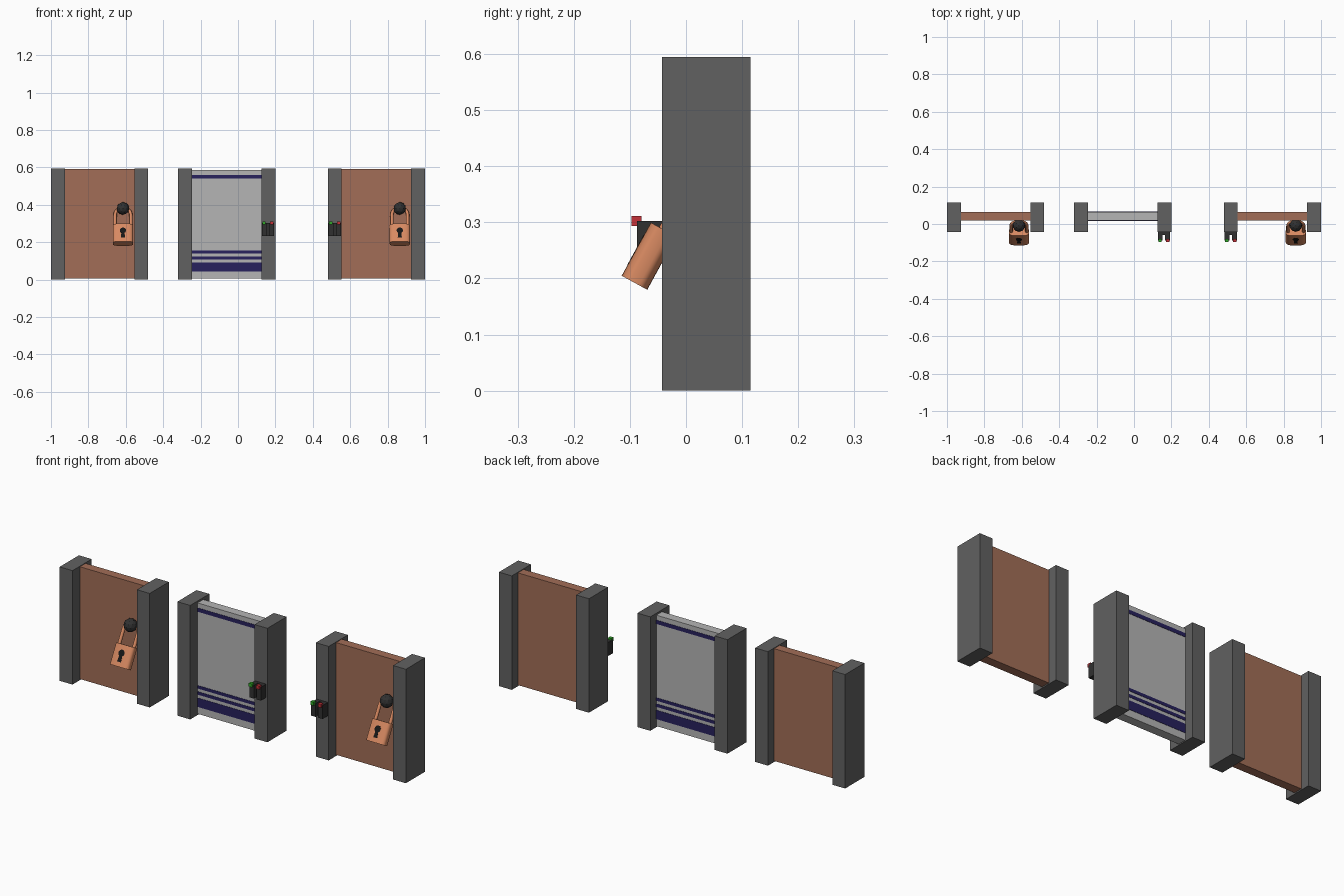
import bpy, bmesh
from math import pi, cos, sin, radians, copysign
from mathutils import Matrix

if "Cube" in bpy.data.objects:
    bpy.data.objects.remove(bpy.data.objects["Cube"])


def material(name, rgb):
    m = bpy.data.materials.new(name)
    m.diffuse_color = (*rgb, 1)
    m.use_nodes = True
    m.node_tree.nodes["Principled BSDF"].inputs["Base Color"].default_value = m.diffuse_color
    return m


POST = material("dark_grey", (0.12, 0.12, 0.12))
WOOD = material("brown", (0.36, 0.155, 0.095))
PALE = material("light_grey", (0.46, 0.46, 0.46))
NAVY = material("navy", (0.02, 0.015, 0.11))
COPPER = material("copper", (0.68, 0.25, 0.12))
BLACK = material("black", (0.03, 0.03, 0.03))
HOLE = material("keyhole_black", (0.008, 0.008, 0.008))
GREEN = material("green", (0.03, 0.4, 0.02))
RED = material("red", (0.55, 0.03, 0.04))


def finish(bm, name, mat, matrix=Matrix(), smooth=False):
    bmesh.ops.recalc_face_normals(bm, faces=bm.faces)
    me = bpy.data.meshes.new(name)
    bm.to_mesh(me)
    bm.free()
    me.materials.append(mat)
    ob = bpy.data.objects.new(name, me)
    bpy.context.collection.objects.link(ob)
    ob.matrix_world = matrix
    if smooth:
        bpy.ops.object.select_all(action='DESELECT')
        ob.select_set(True)
        bpy.context.view_layer.objects.active = ob
        bpy.ops.object.shade_smooth_by_angle(angle=radians(35))
    return ob


def box(name, mat, x0, x1, y0, y1, z0, z1):
    bm = bmesh.new()
    bmesh.ops.create_cube(bm, size=1)
    bmesh.ops.scale(bm, vec=(x1 - x0, y1 - y0, z1 - z0), verts=bm.verts)
    bmesh.ops.translate(bm, vec=((x0 + x1) / 2, (y0 + y1) / 2, (z0 + z1) / 2), verts=bm.verts)
    return finish(bm, name, mat)


def prism(name, mat, points, vec, matrix=Matrix(), smooth=False):
    bm = bmesh.new()
    face = bm.faces.new([bm.verts.new(p) for p in points])
    ext = bmesh.ops.extrude_face_region(bm, geom=[face], use_keep_orig=True)
    moved = [v for v in ext["geom"] if isinstance(v, bmesh.types.BMVert)]
    bmesh.ops.translate(bm, vec=vec, verts=moved)
    return finish(bm, name, mat, matrix, smooth)


def gate(x, mat, top):
    # two posts with a panel between them
    box("left_post", POST, x - 0.26, x - 0.186, -0.043, 0.115, 0, 0.595)
    box("right_post", POST, x + 0.186, x + 0.26, -0.043, 0.115, 0, 0.595)
    box("door_panel", mat, x - 0.19, x + 0.19, 0.018, 0.065, 0.006, top)


def padlock(x):
    # knob on the door with a short stem
    bm = bmesh.new()
    bmesh.ops.create_icosphere(bm, subdivisions=2, radius=0.034)
    finish(bm, "door_knob", BLACK, Matrix.Translation((x, -0.008, 0.38)))
    # lock leans out from the door; local origin is the top of the body
    m = Matrix.Translation((x, -0.04, 0.287)) @ Matrix.Rotation(radians(-28.7), 4, 'X')
    section = []
    for i in range(40):
        a = 2 * pi * i / 40
        c, s = cos(a), sin(a)
        section.append((0.054 * copysign(abs(c) ** 0.6, c), 0.026 * copysign(abs(s) ** 0.6, s), 0))
    prism("padlock_body", COPPER, section, (0, 0, -0.108), m, True)
    # shackle: straight legs and a half circle
    path = [(-0.042, 0, -0.01)]
    path += [(-0.042 * cos(pi * i / 16), 0, 0.068 + 0.042 * sin(pi * i / 16)) for i in range(17)]
    path += [(0.042, 0, -0.01)]
    cu = bpy.data.curves.new("padlock_shackle", 'CURVE')
    cu.dimensions = '3D'
    cu.bevel_depth = 0.009
    cu.bevel_resolution = 2
    sp = cu.splines.new('POLY')
    sp.points.add(len(path) - 1)
    for p, co in zip(sp.points, path):
        p.co = (*co, 1)
    cu.materials.append(COPPER)
    ob = bpy.data.objects.new("padlock_shackle", cu)
    bpy.context.collection.objects.link(ob)
    ob.matrix_world = m
    # keyhole: round head and flared slot
    pts = []
    for i in range(17):
        a = radians(-60 + 300 * i / 16)
        pts.append((0.017 * cos(a), -0.0265, -0.042 + 0.017 * sin(a)))
    pts += [(-0.011, -0.0265, -0.085), (0.011, -0.0265, -0.085)]
    prism("keyhole", HOLE, pts, (0, 0.006, 0), m)


def card_reader(x):
    # U-shaped housing with a vertical slot
    u = [(-0.033, -0.043), (-0.033, -0.087), (-0.007, -0.087), (-0.007, -0.058),
         (0.007, -0.058), (0.007, -0.087), (0.033, -0.087), (0.033, -0.043)]
    prism("card_reader", BLACK, [(x + a, b, 0.232) for a, b in u], (0, 0, 0.07))
    for name, mat, dx in (("green_light", GREEN, -0.021), ("red_light", RED, 0.021)):
        box(name, mat, x + dx - 0.009, x + dx + 0.009, -0.097, -0.079, 0.293, 0.311)


# outer gates with padlocks
for gx in (-0.74, 0.74):
    gate(gx, WOOD, 0.592)
    padlock(gx + 0.125)

# middle gate with painted stripes
gate(-0.06, PALE, 0.585)
for z0, z1 in ((0.043, 0.09), (0.107, 0.123), (0.139, 0.155), (0.54, 0.56)):
    box("stripe", NAVY, -0.248, 0.128, 0.0165, 0.0665, z0, z1)

# card readers on the facing posts
for rx in (0.16, 0.517):
    card_reader(rx)
